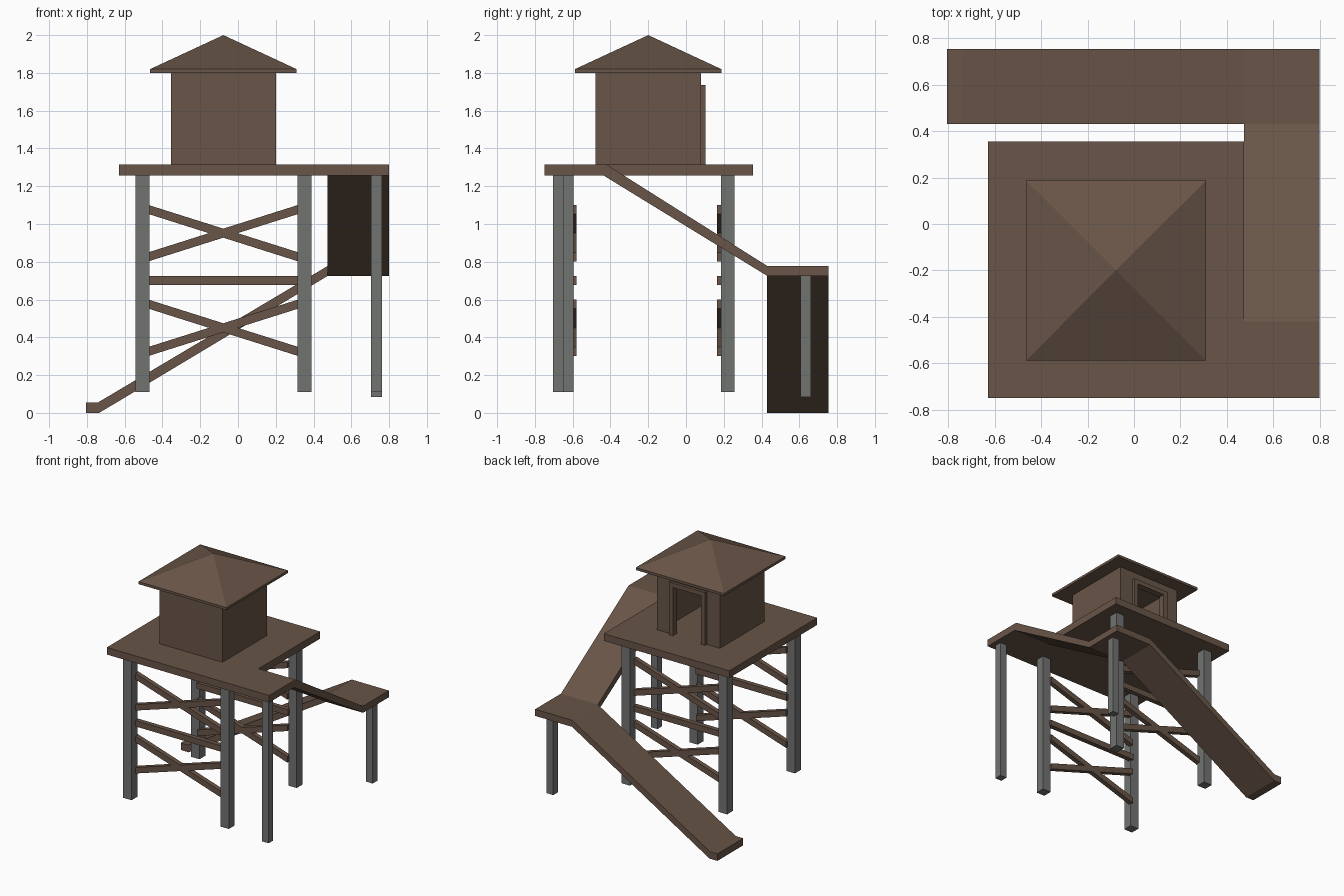
import bpy, bmesh, math
from mathutils import Vector

if "Cube" in bpy.data.objects:
    bpy.data.objects.remove(bpy.data.objects["Cube"])


def material(name, rgb):
    m = bpy.data.materials.new(name)
    m.diffuse_color = (*rgb, 1)
    m.use_nodes = True
    m.node_tree.nodes["Principled BSDF"].inputs["Base Color"].default_value = m.diffuse_color
    return m


WOOD = material("brown wood", (0.140, 0.090, 0.064))
STEEL = material("grey post", (0.165, 0.172, 0.165))


def finish(name, bm, mat):
    bmesh.ops.recalc_face_normals(bm, faces=bm.faces)
    me = bpy.data.meshes.new(name)
    bm.to_mesh(me)
    bm.free()
    me.materials.append(mat)
    ob = bpy.data.objects.new(name, me)
    bpy.context.collection.objects.link(ob)
    return ob


def prism(name, pts, axis, lo, hi, mat=WOOD):
    """Extrude a 2D profile along an axis; the profile uses the other two axes in order."""
    bm = bmesh.new()

    def vert(p, t):
        c = list(p)
        c.insert(axis, t)
        return bm.verts.new(c)
    a = [vert(p, lo) for p in pts]
    b = [vert(p, hi) for p in pts]
    bm.faces.new(a)
    bm.faces.new(b[::-1])
    for i in range(len(pts)):
        j = (i + 1) % len(pts)
        bm.faces.new((a[i], a[j], b[j], b[i]))
    return finish(name, bm, mat)


def box(name, x0, x1, y0, y1, z0, z1, mat=WOOD):
    return prism(name, [(x0, y0), (x1, y0), (x1, y1), (x0, y1)], 2, z0, z1, mat)


# L-shaped deck with the ramp entry at the front right
prism("deck", [(-0.63, -0.75), (0.80, -0.75), (0.80, -0.437), (0.475, -0.437),
               (0.475, 0.355), (-0.63, 0.355)], 2, 1.257, 1.314)

# upper ramp, landing, lower ramp with flat foot
prism("upper_ramp", [(-0.437, 1.257), (0.43, 0.725), (0.43, 0.778), (-0.42, 1.314),
                     (-0.437, 1.314)], 0, 0.475, 0.80)
box("landing", 0.475, 0.80, 0.43, 0.755, 0.725, 0.778)
prism("lower_ramp", [(0.475, 0.725), (0.475, 0.778), (-0.74, 0.056), (-0.805, 0.056),
                     (-0.805, 0.0), (-0.735, 0.0)], 1, 0.43, 0.755)

# posts
for side, x in (("left", -0.542), ("right", 0.314)):
    for end, y in (("front", -0.67), ("back", 0.184)):
        box(f"{end}_{side}_leg", x, x + 0.074, y, y + 0.074, 0.11, 1.257, STEEL)
box("entry_leg", 0.705, 0.763, -0.705, -0.647, 0.11, 1.257, STEEL)
box("landing_leg", 0.705, 0.763, 0.605, 0.663, 0.085, 0.725, STEEL)

# cross braces between the legs, front and back
for end, y0, y1 in (("front", -0.618, -0.58), ("back", 0.165, 0.203)):
    box(f"{end}_rail", -0.48, 0.324, y0, y1, 0.677, 0.724)
    for level, high, low in (("upper", 1.077, 0.826), ("lower", 0.576, 0.325)):
        for k, (a, b) in enumerate(((high, low), (low, high))):
            h = 0.024
            prism(f"{end}_{level}_brace_{k + 1}",
                  [(-0.475, a - h), (0.319, b - h), (0.319, b + h), (-0.475, a + h)],
                  1, y0, y1)

# cabin walls with a doorway in the back
X0, X1, Y0, Y1, T = -0.355, 0.20, -0.48, 0.08, 0.03
D0, D1, DTOP = -0.205, 0.045, 1.70
prism("cabin_walls", [(X0, Y0), (X1, Y0), (X1, Y1), (D1, Y1), (D1, Y1 - T),
                      (X1 - T, Y1 - T), (X1 - T, Y0 + T), (X0 + T, Y0 + T),
                      (X0 + T, Y1 - T), (D0, Y1 - T), (D0, Y1), (X0, Y1)],
      2, 1.314, 1.80)
box("door_header", D0, D1, Y1 - T, Y1, DTOP, 1.80)

# raised door frame
F = 0.035
prism("door_frame", [(D0 - F, 1.314), (D0, 1.314), (D0, DTOP), (D1, DTOP), (D1, 1.314),
                     (D1 + F, 1.314), (D1 + F, DTOP + F), (D0 - F, DTOP + F)],
      1, Y1, Y1 + 0.022)

# pyramid roof with a thin eave
bm = bmesh.new()
corners = [(-0.465, -0.588), (0.31, -0.588), (0.31, 0.187), (-0.465, 0.187)]
lower = [bm.verts.new((x, y, 1.80)) for x, y in corners]
upper = [bm.verts.new((x, y, 1.82)) for x, y in corners]
apex = bm.verts.new((-0.0775, -0.2, 2.0))
bm.faces.new(lower)
for i in range(4):
    j = (i + 1) % 4
    bm.faces.new((lower[i], lower[j], upper[j], upper[i]))
    bm.faces.new((upper[i], upper[j], apex))
finish("roof", bm, WOOD)
